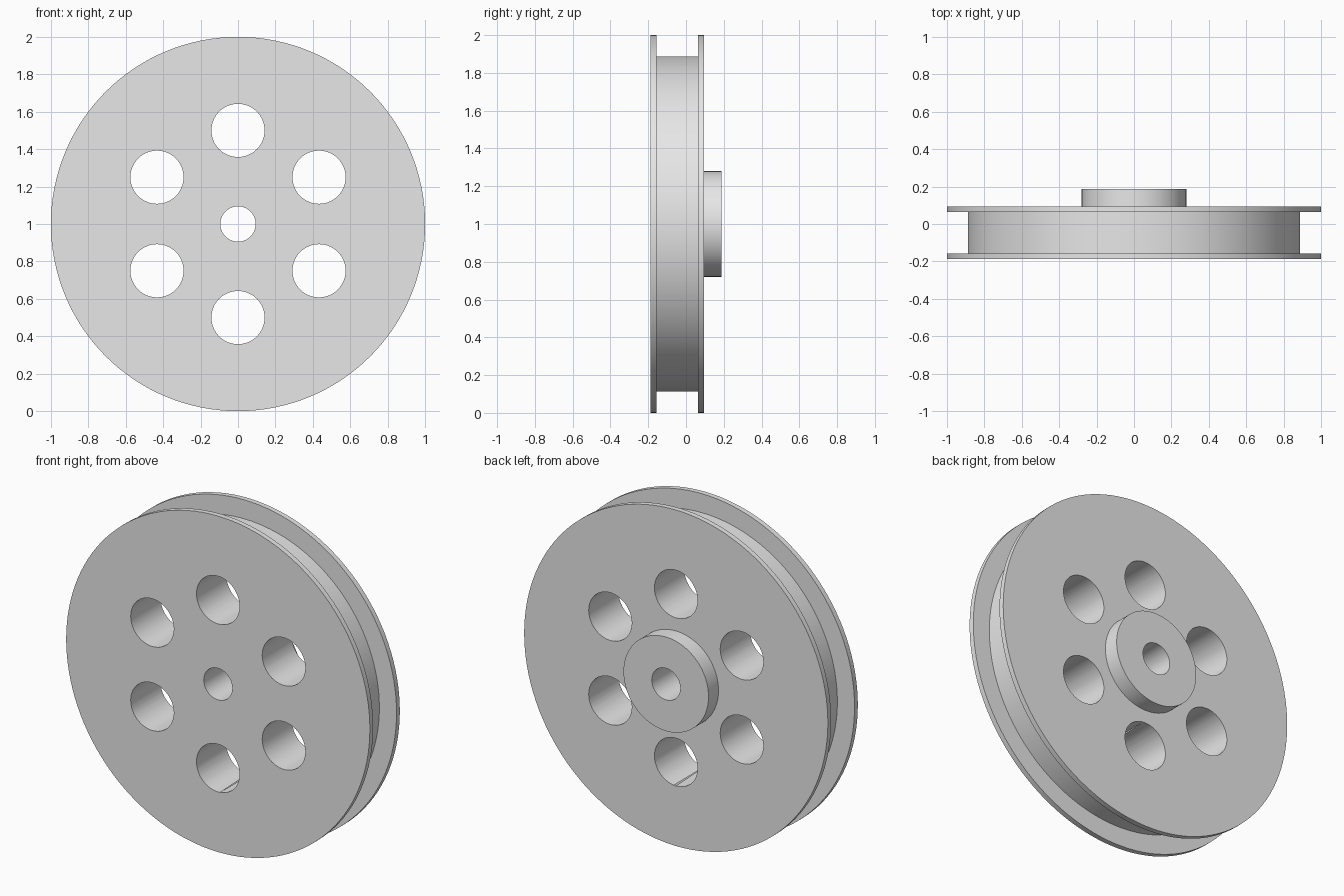
import bpy, math

if "Cube" in bpy.data.objects:
    bpy.data.objects.remove(bpy.data.objects["Cube"])

grey = bpy.data.materials.new("light grey")
grey.diffuse_color = (0.8, 0.8, 0.8, 1)
grey.use_nodes = True
grey.node_tree.nodes["Principled BSDF"].inputs["Base Color"].default_value = grey.diffuse_color


def disc(name, radius, y0, y1, x=0.0, z=1.0, sides=128):
    """Cylinder lying along y between y0 and y1."""
    bpy.ops.mesh.primitive_cylinder_add(
        vertices=sides, radius=radius, depth=y1 - y0,
        location=(x, (y0 + y1) / 2, z), rotation=(math.pi / 2, 0, 0))
    obj = bpy.context.object
    obj.name = name
    return obj


def lathe(name, profile, sides=128):
    """Spin a closed (radius, y) profile around the wheel axis."""
    verts, faces, n = [], [], len(profile)
    for i in range(sides):
        a = 2 * math.pi * i / sides
        verts += [(r * math.sin(a), y, r * math.cos(a)) for r, y in profile]
    for i in range(sides):
        j = (i + 1) % sides
        for k in range(n):
            m = (k + 1) % n
            faces.append((i * n + k, i * n + m, j * n + m, j * n + k))
    mesh = bpy.data.meshes.new(name)
    mesh.from_pydata(verts, [], faces)
    obj = bpy.data.objects.new(name, mesh)
    obj.location.z = 1
    bpy.context.collection.objects.link(obj)
    bpy.context.view_layer.objects.active = obj
    bpy.ops.object.select_all(action='DESELECT')
    obj.select_set(True)
    bpy.ops.object.mode_set(mode='EDIT')
    bpy.ops.mesh.select_all(action='SELECT')
    bpy.ops.mesh.normals_make_consistent(inside=False)
    bpy.ops.object.mode_set(mode='OBJECT')
    return obj


# Pulley wheel: bore, two thin flanges, rim groove and rear hub in one profile
wheel = lathe("pulley_wheel", [
    (0.094, -0.188), (1.0, -0.188), (1.0, -0.157), (0.887, -0.157),
    (0.887, 0.063), (1.0, 0.063), (1.0, 0.094), (0.28, 0.094),
    (0.28, 0.188), (0.094, 0.188)])
wheel.data.materials.append(grey)

# Six round lightening holes, cut right through the web
cutters = []
for i in range(6):
    a = i * math.pi / 3
    c = disc("hole_cutter", 0.142, -0.4, 0.4,
             0.5 * math.sin(a), 1 + 0.5 * math.cos(a), 64)
    c.data.materials.append(grey)
    cutters.append(c)
    mod = wheel.modifiers.new("hole", 'BOOLEAN')
    mod.operation = 'DIFFERENCE'
    mod.solver = 'EXACT'
    mod.object = c

# Apply the cuts, remove the cutters and shade round walls smooth
bpy.ops.object.select_all(action='DESELECT')
wheel.select_set(True)
bpy.context.view_layer.objects.active = wheel
for mod in list(wheel.modifiers):
    bpy.ops.object.modifier_apply(modifier=mod.name)
for c in cutters:
    bpy.data.objects.remove(c)
bpy.ops.object.shade_smooth_by_angle(angle=math.radians(30))
